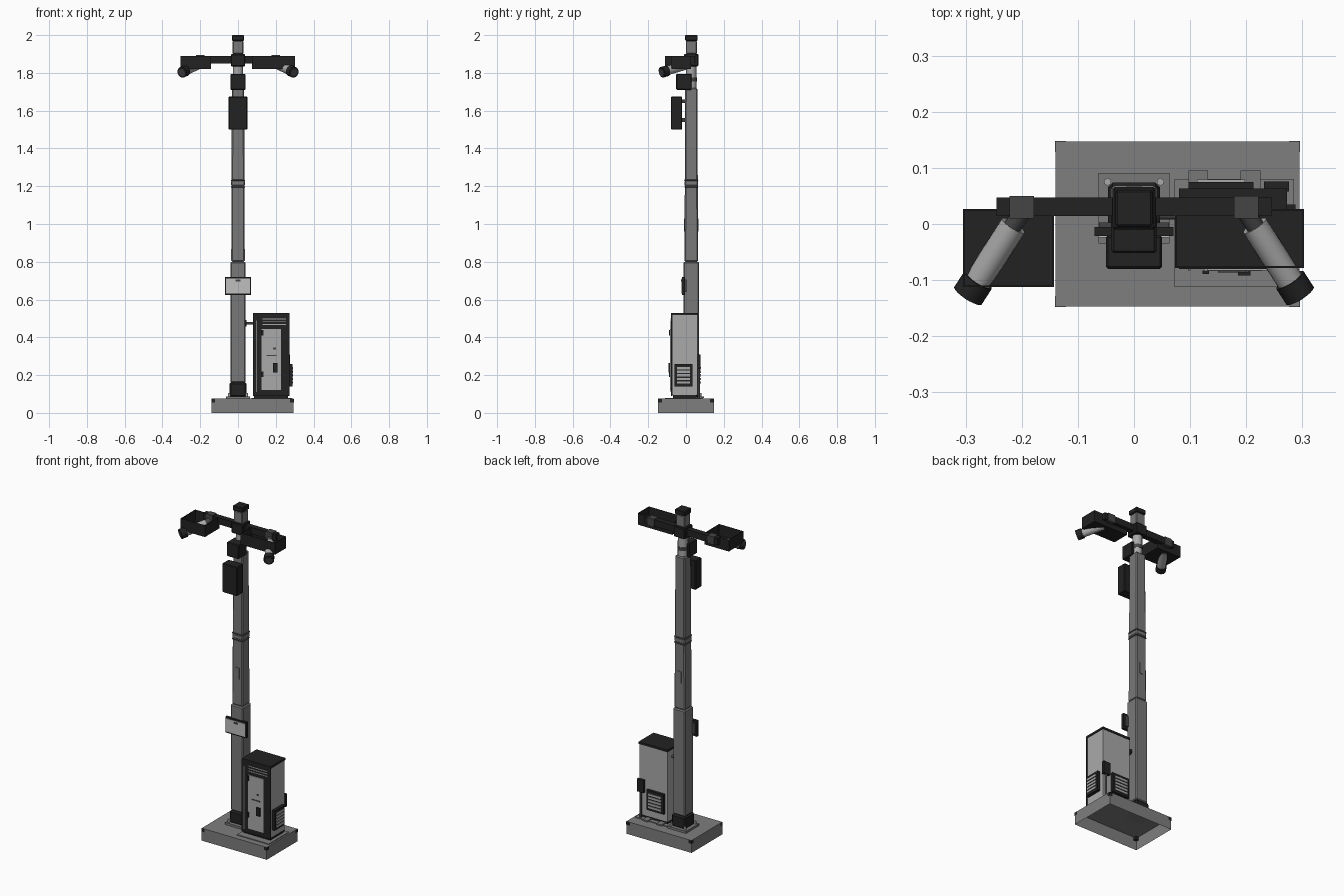
import bpy, bmesh, math
from mathutils import Vector

cube = bpy.data.objects.get("Cube")
if cube:
    bpy.data.objects.remove(cube)


def material(name, v):
    m = bpy.data.materials.new(name)
    m.use_nodes = True
    m.diffuse_color = (v, v, v, 1)
    m.node_tree.nodes["Principled BSDF"].inputs["Base Color"].default_value = (v, v, v, 1)
    return m


BLACK = material("black paint", 0.016)
CHARCOAL = material("charcoal", 0.06)
STEEL = material("galvanised steel", 0.19)
CONCRETE = material("concrete", 0.21)
LIGHT = material("light grey paint", 0.40)
PALE = material("pale panel", 0.52)


def finish(name, bm, mat):
    mesh = bpy.data.meshes.new(name)
    bm.to_mesh(mesh)
    bm.free()
    mesh.materials.append(mat)
    ob = bpy.data.objects.new(name, mesh)
    bpy.context.collection.objects.link(ob)
    return ob


def box(name, x, y, z, mat, bevel=0, top=1, open_side=None):
    """Box from (min, max) ranges; top scales the upper face, open_side drops a face."""
    bm = bmesh.new()
    bmesh.ops.create_cube(bm, size=1)
    mid = [(r[0] + r[1]) / 2 for r in (x, y, z)]
    size = [r[1] - r[0] for r in (x, y, z)]
    for v in bm.verts:
        k = top if v.co.z > 0 else 1
        v.co = Vector((mid[0] + v.co.x * size[0] * k, mid[1] + v.co.y * size[1] * k,
                       mid[2] + v.co.z * size[2]))
    if open_side:
        bm.normal_update()
        drop = [f for f in bm.faces if f.normal.z * open_side > 0.9]
        bmesh.ops.delete(bm, geom=drop, context='FACES')
    ob = finish(name, bm, mat)
    if bevel:
        mod = ob.modifiers.new("edge", 'BEVEL')
        mod.width = bevel
        mod.segments = 1
    return ob


def rod(name, a, b, r, mat, sides=20):
    """Cylinder between two points."""
    a, b = Vector(a), Vector(b)
    bm = bmesh.new()
    bmesh.ops.create_cone(bm, cap_ends=True, segments=sides, radius1=r, radius2=r,
                          depth=(b - a).length)
    ob = finish(name, bm, mat)
    ob.location = (a + b) / 2
    ob.rotation_euler = (b - a).to_track_quat('Z', 'Y').to_euler()
    for p in ob.data.polygons:
        p.use_smooth = len(p.vertices) == 4
    return ob


PY = 0.028  # depth of the pole axis


def column(name, half, z, mat, bevel=0.006, top=1):
    return box(name, (-half, half), (PY - half, PY + half), z, mat, bevel, top)


# Hollow concrete base with corner guards
box("base", (-0.14, 0.295), (-0.147, 0.147), (0, 0.075), CONCRETE, open_side=-1)
for x in (-0.131, 0.286):
    for y in (-0.138, 0.138):
        box("base_corner_guard", (x - 0.01, x + 0.01), (y - 0.01, y + 0.01), (0.055, 0.074), BLACK)

# Pole with foot plate, bolts and sleeves
column("foot_plate", 0.063, (0.075, 0.088), STEEL, 0)
for x in (-0.047, 0.047):
    for y in (PY - 0.047, PY + 0.047):
        rod("foot_bolt", (x, y, 0.085), (x, y, 0.105), 0.007, LIGHT, 6)
column("foot_collar", 0.046, (0.085, 0.16), BLACK, 0.008)
column("lower_pole", 0.041, (0.16, 0.8), STEEL)
column("upper_pole", 0.036, (0.8, 1.72), STEEL, top=0.9)
for z in (1.19, 1.225):
    column("pole_band", 0.038, (z, z + 0.012), CHARCOAL)
column("pole_joint", 0.0365, (1.2, 1.23), STEEL)
for y in (PY - 0.0365, PY + 0.0365):
    box("access_hatch", (-0.014, 0.014), (y - 0.002, y + 0.002), (0.96, 1.03), STEEL)

# Neck, clamp, top post and cap
rod("neck", (0, PY, 1.71), (0, PY, 1.85), 0.027, LIGHT)
rod("neck_ring", (0, PY, 1.755), (0, PY, 1.775), 0.03, CHARCOAL)
column("arm_clamp", 0.038, (1.835, 1.9), BLACK, 0.004)
column("top_post", 0.029, (1.9, 1.97), STEEL, 0.004)
column("top_cap", 0.033, (1.97, 2.0), BLACK, 0.004)

# Front equipment: sensor housing and long box on a bracket
box("sensor_housing", (-0.04, 0.04), (-0.052, 0.03), (1.71, 1.795), BLACK, 0.004)
box("long_box", (-0.05, 0.05), (-0.08, -0.02), (1.5, 1.675), BLACK, 0.004)
for z in (1.54, 1.64):
    box("long_box_bracket", (-0.02, 0.02), (-0.022, 0.01), (z, z + 0.02), CHARCOAL)

# Notice plate on the pole
box("notice_frame", (-0.07, 0.07), (-0.021, -0.005), (0.625, 0.72), BLACK)
box("notice_panel", (-0.063, 0.063), (-0.024, -0.02), (0.633, 0.712), PALE)
box("notice_latch", (-0.012, 0.012), (-0.027, -0.023), (0.695, 0.705), CHARCOAL)
for x in (-0.05, 0.05):
    box("notice_clip", (x - 0.012, x + 0.012), (-0.012, 0.003), (0.64, 0.705), CHARCOAL)

# Cross arm
box("cross_arm", (-0.245, 0.245), (0.014, 0.047), (1.85, 1.89), BLACK)

# Open trays holding the cameras
for name, x, y in (("right_tray", (-0.305, -0.143), (-0.112, 0.027)),
                   ("left_tray", (0.073, 0.303), (-0.078, 0.027))):
    tray = box(name, x, y, (1.82, 1.89), BLACK, open_side=1)
    wall = tray.modifiers.new("wall", 'SOLIDIFY')
    wall.thickness = 0.004

# Cameras, mirrored
for s, side in ((-1, "right"), (1, "left")):
    box(side + "_arm_bracket", sorted((s * 0.178, s * 0.222)), (0.01, 0.05), (1.845, 1.894), CHARCOAL)
    rod(side + "_camera_joint", (s * 0.2, 0.02, 1.855), (s * 0.22, -0.01, 1.845), 0.016, CHARCOAL)
    rod(side + "_camera_body", (s * 0.215, -0.003, 1.84), (s * 0.285, -0.112, 1.808), 0.024, LIGHT)
    rod(side + "_camera_hood", (s * 0.278, -0.1, 1.811), (s * 0.296, -0.128, 1.803), 0.029, BLACK)
    rod(side + "_camera_lens", (s * 0.29, -0.119, 1.806), (s * 0.297, -0.1295, 1.8025), 0.02, CHARCOAL)

# Cabinet body, plinth and roof
box("cabinet_plinth", (0.072, 0.285), (-0.112, 0.08), (0.075, 0.08), CONCRETE)
for x in (0.097, 0.19):
    box("cabinet_foot", (x, x + 0.035), (0.04, 0.095), (0.078, 0.086), STEEL)
box("cabinet_skirt", (0.085, 0.265), (-0.07, 0.055), (0.08, 0.1), BLACK)
box("cabinet_body", (0.082, 0.27), (-0.074, 0.06), (0.095, 0.52), LIGHT)
box("cabinet_roof", (0.08, 0.273), (-0.08, 0.063), (0.517, 0.53), BLACK)
box("cabinet_front", (0.08, 0.272), (-0.08, -0.072), (0.09, 0.52), BLACK)

# Door with hinges, handle, lock and top louvres
box("door_panel", (0.125, 0.228), (-0.084, -0.078), (0.12, 0.445), LIGHT)
box("door_edge", (0.096, 0.101), (-0.083, -0.079), (0.11, 0.49), STEEL)
for z in (0.19, 0.41):
    box("door_hinge", (0.122, 0.134), (-0.089, -0.083), (z, z + 0.03), BLACK)
box("door_handle", (0.185, 0.208), (-0.092, -0.083), (0.215, 0.265), BLACK)
box("door_lock", (0.15, 0.205), (-0.086, -0.083), (0.3, 0.306), CHARCOAL)
box("door_tab", (0.185, 0.2), (-0.086, -0.083), (0.335, 0.345), CHARCOAL)
for z in (0.465, 0.48, 0.495):
    box("door_louvre", (0.13, 0.255), (-0.083, -0.079), (z, z + 0.005), LIGHT)

# Vents on the side and back: dark frame and light slats
box("side_vent_frame", (0.268, 0.288), (-0.06, 0.035), (0.14, 0.26), BLACK)
box("back_vent_frame", (0.097, 0.213), (0.058, 0.075), (0.14, 0.26), BLACK)
for i in range(5):
    z = 0.155 + i * 0.019
    box("side_vent_slat", (0.286, 0.292), (-0.047, 0.022), (z, z + 0.012), LIGHT)
    box("back_vent_slat", (0.112, 0.198), (0.073, 0.079), (z, z + 0.012), LIGHT)

# Meter box and conduits
box("meter_box", (0.232, 0.276), (0.058, 0.076), (0.235, 0.31), BLACK)
rod("meter_conduit", (0.255, 0.068, 0.08), (0.255, 0.068, 0.24), 0.006, CHARCOAL, 12)
rod("pole_conduit", (0.035, 0.015, 0.475), (0.085, 0.015, 0.475), 0.007, CHARCOAL, 12)
rod("conduit_flange", (0.038, 0.015, 0.475), (0.046, 0.015, 0.475), 0.018, BLACK, 16)
